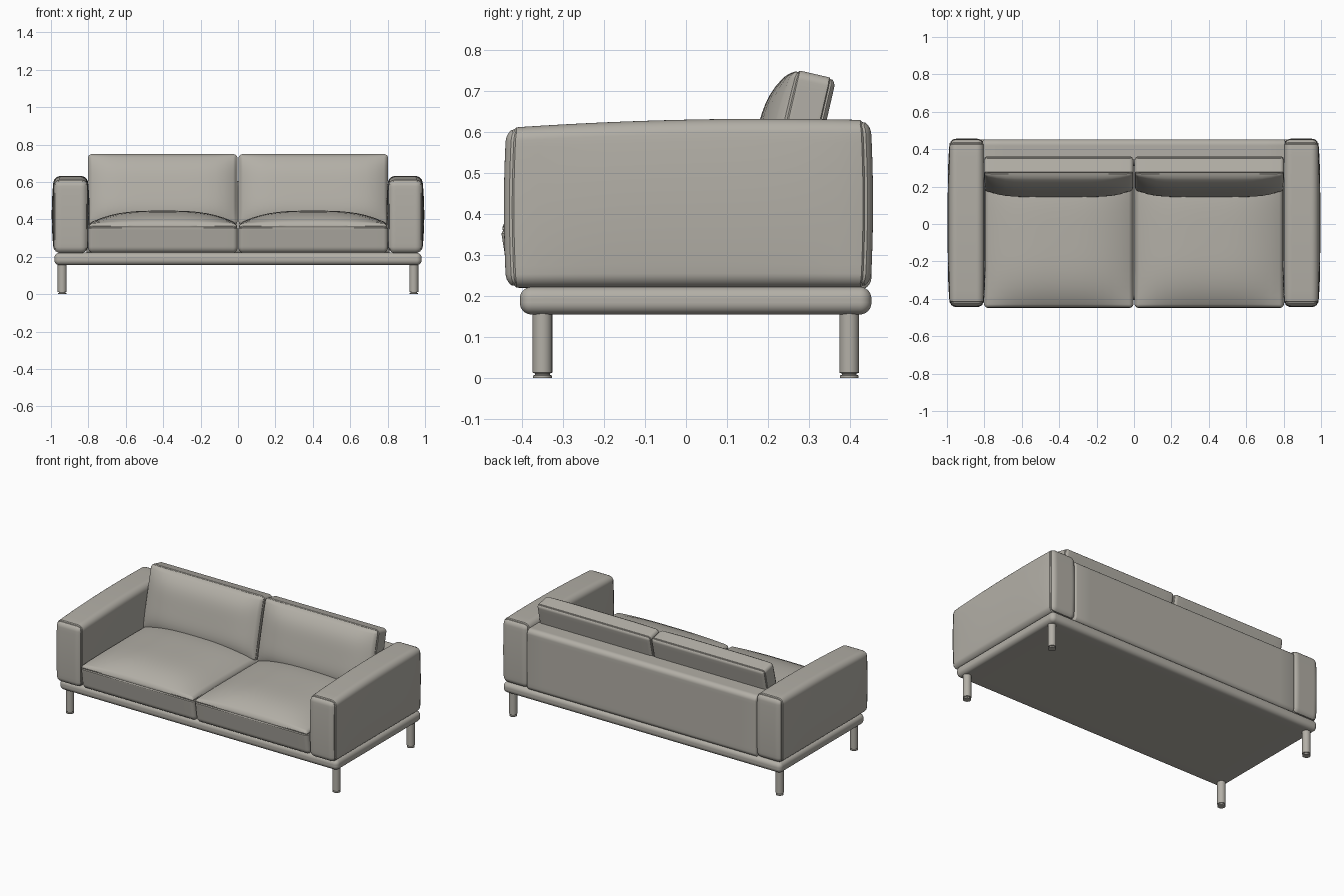
import bpy, bmesh, math
from mathutils import Vector

default = bpy.data.objects.get("Cube")
if default:
    bpy.data.objects.remove(default, do_unlink=True)

# One warm grey upholstery colour for every part
fabric = bpy.data.materials.new("warm_grey")
fabric.use_nodes = True
colour = (0.45, 0.43, 0.385, 1)
fabric.diffuse_color = colour
fabric.node_tree.nodes["Principled BSDF"].inputs["Base Color"].default_value = colour

CORNER = 4  # grid steps spent on each rounded edge


def finish(name, bm, mirror):
    bmesh.ops.recalc_face_normals(bm, faces=bm.faces)
    mesh = bpy.data.meshes.new(name)
    bm.to_mesh(mesh)
    bm.free()
    mesh.materials.append(fabric)
    obj = bpy.data.objects.new(name, mesh)
    bpy.context.collection.objects.link(obj)
    if mirror:
        obj.modifiers.new("Mirror", "MIRROR").use_mirror_merge = False
    bpy.ops.object.select_all(action="DESELECT")
    obj.select_set(True)
    bpy.context.view_layer.objects.active = obj
    bpy.ops.object.shade_smooth_by_angle(angle=math.radians(32))
    return obj


def padded_box(name, lo, hi, radius, shape=None, seams=(), mirror=True, n=24):
    """Rounded box, optionally bulged by shape(co, u) and stitched along grid rings."""
    lo, hi = Vector(lo), Vector(hi)
    mid, half = (lo + hi) / 2, (hi - lo) / 2
    bm = bmesh.new()
    bmesh.ops.create_cube(bm, size=2)
    bmesh.ops.subdivide_edges(bm, edges=bm.edges[:], cuts=n - 1, use_grid_fill=True)
    stitched = []
    for v in bm.verts:
        index = [round((c + 1) * n / 2) for c in v.co]
        inner, out = Vector(), Vector()
        for a, i in enumerate(index):
            flat = half[a] - radius[a]
            steps = min(i, n - i)
            if steps < CORNER:
                side = -1 if i < n / 2 else 1
                inner[a] = side * flat
                out[a] = side * math.tan((1 - steps / CORNER) * math.pi / 4)
            else:
                inner[a] = flat * (2 * (i - CORNER) / (n - 2 * CORNER) - 1)
        # A face point on the flat part already has unit length
        out.normalize()
        local = Vector([inner[a] + out[a] * radius[a] for a in range(3)])
        u = Vector([local[a] / half[a] for a in range(3)])
        v.co = mid + local
        if shape:
            shape(v.co, u)
        if any(index[axis] == ring % n for axis, ring in seams):
            stitched.append(v)
    # Sink the stitched rings into narrow grooves
    bm.normal_update()
    for v, normal in [(v, v.normal.copy()) for v in stitched]:
        v.co -= normal * 0.003
    return finish(name, bm, mirror)


def bulge(t, power):
    return 1 - min(1, abs(t)) ** power


def arm_shape(co, u):
    co.z -= 0.055 * (co.y - 0.2) ** 2 * (u.z + 1) / 2
    co.x += 0.012 * u.x * bulge(u.z, 2) * bulge(u.y, 4)
    co.y += 0.006 * u.y * bulge(u.z, 2)


def seat_shape(co, u):
    co.z += 0.07 * bulge(u.x, 3) * bulge(u.y, 4) * (u.z + 1) / 2
    co.y += 0.025 * (1 - u.z) / 2 * (1 - u.y) / 2


def pillow_shape(co, u):
    co.y -= 0.055 * bulge(u.x, 6) * bulge(u.z, 4) * (1 - u.y) / 2
    co.z -= 0.012 * (1 + u.y) * (1 + u.z) / 2
    co.y += 0.23 * (co.z - 0.72)


# Platform and back rest
padded_box("base_platform", (-0.982, -0.405, 0.155), (0.982, 0.452, 0.222),
           (0.028, 0.028, 0.028), mirror=False)
padded_box("back_rest", (-0.812, 0.31, 0.215), (0.812, 0.452, 0.605),
           (0.01, 0.03, 0.03), mirror=False)

# Arms, with stitching around the front and back panels
padded_box("arms", (0.805, -0.438, 0.22), (0.984, 0.45, 0.632), (0.035, 0.03, 0.035),
           arm_shape, seams=((1, 2), (1, -2)))

# Seat cushions, stitched around the upper edge
padded_box("seat_cushions", (0.002, -0.454, 0.222), (0.802, 0.32, 0.377), (0.025, 0.025, 0.03),
           seat_shape, seams=((2, -2),))

# Leaning back cushions, stitched around front and rear panels
padded_box("back_cushions", (0.003, 0.255, 0.37), (0.803, 0.364, 0.753), (0.022, 0.02, 0.022),
           pillow_shape, seams=((1, 2), (1, -2)))

# Turned legs with a small foot pad
leg_profile = [(0, 0), (0.023, 0), (0.023, 0.006), (0.018, 0.008), (0.018, 0.011),
               (0.024, 0.013), (0.024, 0.17)]
for name, y in (("front_legs", -0.35), ("back_legs", 0.398)):
    bm = bmesh.new()
    centre = Vector((0.94, y, 0))
    ring = [bm.verts.new(centre + Vector((r, 0, z))) for r, z in leg_profile]
    edges = [bm.edges.new(pair) for pair in zip(ring, ring[1:])]
    bmesh.ops.spin(bm, geom=ring + edges, cent=centre, axis=(0, 0, 1),
                   angle=math.tau, steps=24)
    bmesh.ops.remove_doubles(bm, verts=bm.verts[:], dist=0.0001)
    finish(name, bm, True)
